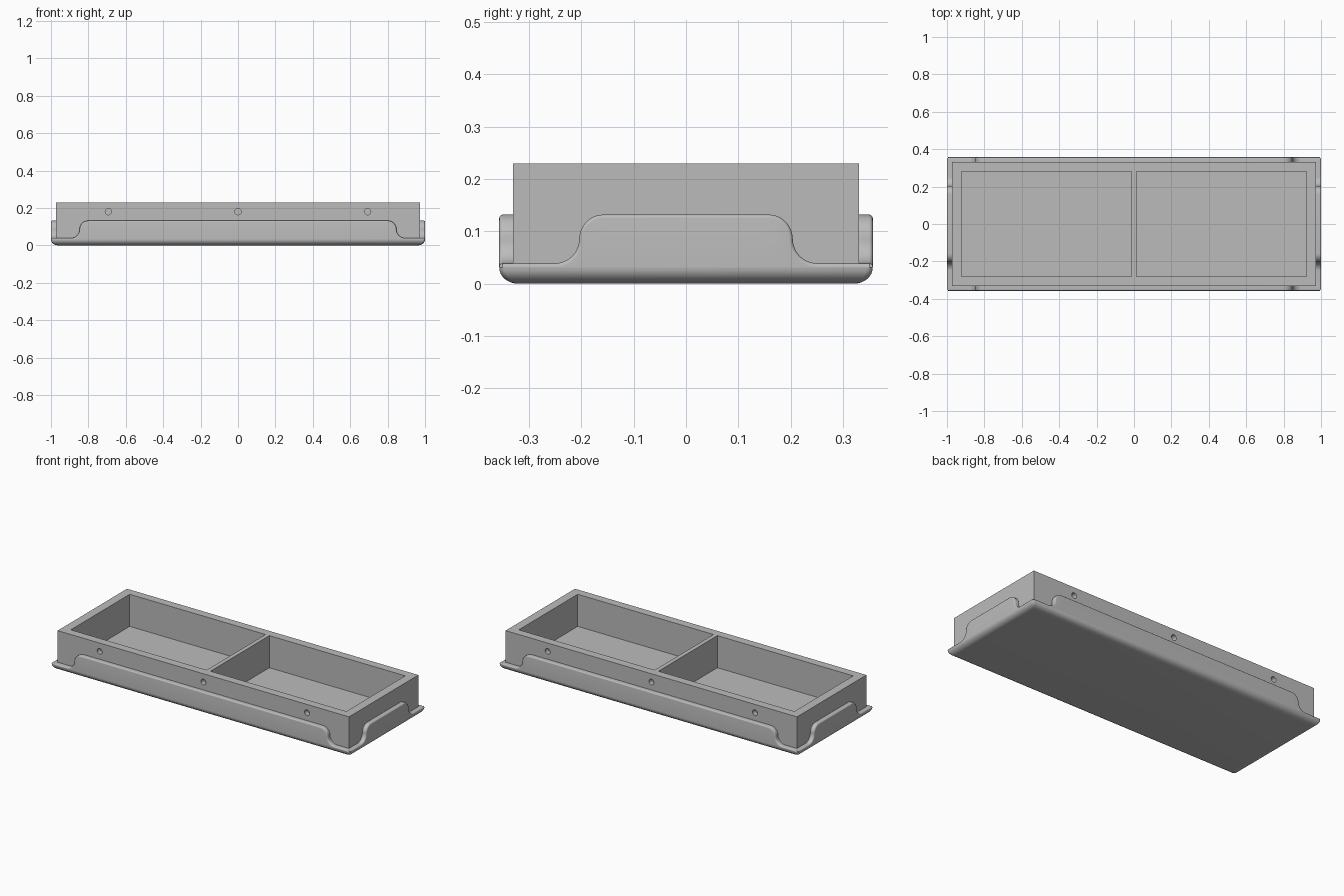
import bpy, bmesh
from math import pi, sin, cos, radians
from mathutils import Matrix, Vector

if "Cube" in bpy.data.objects:
    bpy.data.objects.remove(bpy.data.objects["Cube"])

grey = bpy.data.materials.new("plain grey")
grey.use_nodes = True
colour = (0.5, 0.5, 0.5, 1)
grey.diffuse_color = colour
grey.node_tree.nodes["Principled BSDF"].inputs["Base Color"].default_value = colour

BOX_X, BOX_Y, BOX_TOP = 0.974, 0.331, 0.23
LIP = 0.026                                  # lip thickness outside the box
OUT_X, OUT_Y = BOX_X + LIP, BOX_Y + LIP
RIM, LOW, HIGH = 0.031, 0.039, 0.132         # base rim, lip low and high edges


def finish(bm, name, angle=35):
    bmesh.ops.recalc_face_normals(bm, faces=bm.faces)
    mesh = bpy.data.meshes.new(name)
    bm.to_mesh(mesh)
    bm.free()
    mesh.materials.append(grey)
    obj = bpy.data.objects.new(name, mesh)
    bpy.context.collection.objects.link(obj)
    bpy.ops.object.select_all(action="DESELECT")
    obj.select_set(True)
    bpy.context.view_layer.objects.active = obj
    bpy.ops.object.shade_smooth_by_angle(angle=radians(angle))
    return obj


def add_block(bm, x0, x1, y0, y1, z0, z1):
    m = Matrix.Translation(((x0 + x1) / 2, (y0 + y1) / 2, (z0 + z1) / 2))
    m = m @ Matrix.Diagonal((x1 - x0, y1 - y0, z1 - z0, 1))
    bmesh.ops.create_cube(bm, size=1, matrix=m)


# Cutters: two compartments and blind holes along front and back
bm = bmesh.new()
for x0, x1 in ((-0.921, -0.013), (0.013, 0.921)):
    add_block(bm, x0, x1, -0.281, 0.281, 0.036, 0.3)
for side in (-1, 1):
    for x in (-0.693, 0, 0.693):
        m = Matrix.Translation((x, side * BOX_Y, 0.18)) @ Matrix.Rotation(pi / 2, 4, "X")
        bmesh.ops.create_cone(bm, cap_ends=True, segments=24, radius1=0.017,
                              radius2=0.017, depth=0.06, matrix=m)
cutter = finish(bm, "compartment_cutter")
cutter.hide_render = True

# Inner box with compartments
bm = bmesh.new()
add_block(bm, -BOX_X, BOX_X, -BOX_Y, BOX_Y, 0.02, BOX_TOP)
box = finish(bm, "divided_box")
cut = box.modifiers.new("compartments", "BOOLEAN")
cut.object = cutter
cut.solver = "EXACT"
bpy.ops.object.modifier_apply(modifier=cut.name)
bpy.data.objects.remove(cutter)
bpy.ops.object.shade_smooth_by_angle(angle=radians(35))

# Base tray with a rounded lower edge
bm = bmesh.new()
STEPS, CORNER, ROUND = 8, 0.012, 0.036
rings = []
for i in range(STEPS + 1):
    a = pi / 2 * i / STEPS
    inset, z = ROUND * (1 - sin(a)), RIM * (1 - cos(a))
    ring = []
    for q, (sx, sy) in enumerate(((1, 1), (-1, 1), (-1, -1), (1, -1))):
        for k in range(5):
            t = pi / 2 * (q + k / 4)
            ring.append(bm.verts.new((sx * (OUT_X - CORNER - inset) + CORNER * cos(t),
                                      sy * (OUT_Y - CORNER - inset) + CORNER * sin(t), z)))
    rings.append(ring)
for a, b in zip(rings, rings[1:]):
    for i in range(len(a)):
        j = (i + 1) % len(a)
        bm.faces.new((a[i], a[j], b[j], b[i]))
bm.faces.new(rings[0])
bm.faces.new(rings[-1])
finish(bm, "rounded_base")


def lip_outline(bend, end):
    """Points and normals of the upper edge: flat, S-bend down, flat."""
    r = (HIGH - LOW) / 2
    half = []
    for k in range(11):
        t = pi / 2 * (1 - k / 10)
        n = Vector((cos(t), sin(t)))
        half.append((Vector((bend - r, HIGH - r)) + r * n, n))
    for k in range(1, 11):
        t = pi + pi / 2 * k / 10
        n = Vector((cos(t), sin(t)))
        half.append((Vector((bend + r, LOW + r)) + r * n, -n))
    half.append((Vector((end, LOW)), Vector((0, 1))))
    flip = [(Vector((-p.x, p.y)), Vector((-n.x, n.y))) for p, n in reversed(half)]
    return flip + half


def make_lip(name, bend, end, distance, turn):
    bm = bmesh.new()
    outline, r = lip_outline(bend, end), 0.007
    levels = [(0, 0)]
    for k in range(6):
        a = pi / 2 * k / 5
        levels.append((r * (1 - cos(a)), LIP - r + r * sin(a)))
    rows = []
    for inset, depth in levels:
        pts = [p - n * inset for p, n in outline]
        rows.append([bm.verts.new((p.x, -distance - depth, p.y)) for p in pts])
    # outer face drops straight down to the base rim
    rows.append([bm.verts.new((v.co.x, v.co.y, RIM)) for v in rows[-1]])
    rows.append([bm.verts.new((v.co.x, -distance, RIM)) for v in rows[0]])
    for a, b in zip(rows, rows[1:] + rows[:1]):
        for i in range(len(a) - 1):
            bm.faces.new((a[i], a[i + 1], b[i + 1], b[i]))
    for i in (0, -1):
        bm.faces.new([row[i] for row in rows])
    bm.transform(Matrix.Rotation(turn, 4, "Z"))
    finish(bm, name)


# Lips that hug the four sides
make_lip("front_lip", 0.847, OUT_X - 0.006, BOX_Y, 0)
make_lip("back_lip", 0.847, OUT_X - 0.006, BOX_Y, pi)
make_lip("left_lip", 0.204, OUT_Y - 0.006, BOX_X, pi / 2)
make_lip("right_lip", 0.204, OUT_Y - 0.006, BOX_X, -pi / 2)
